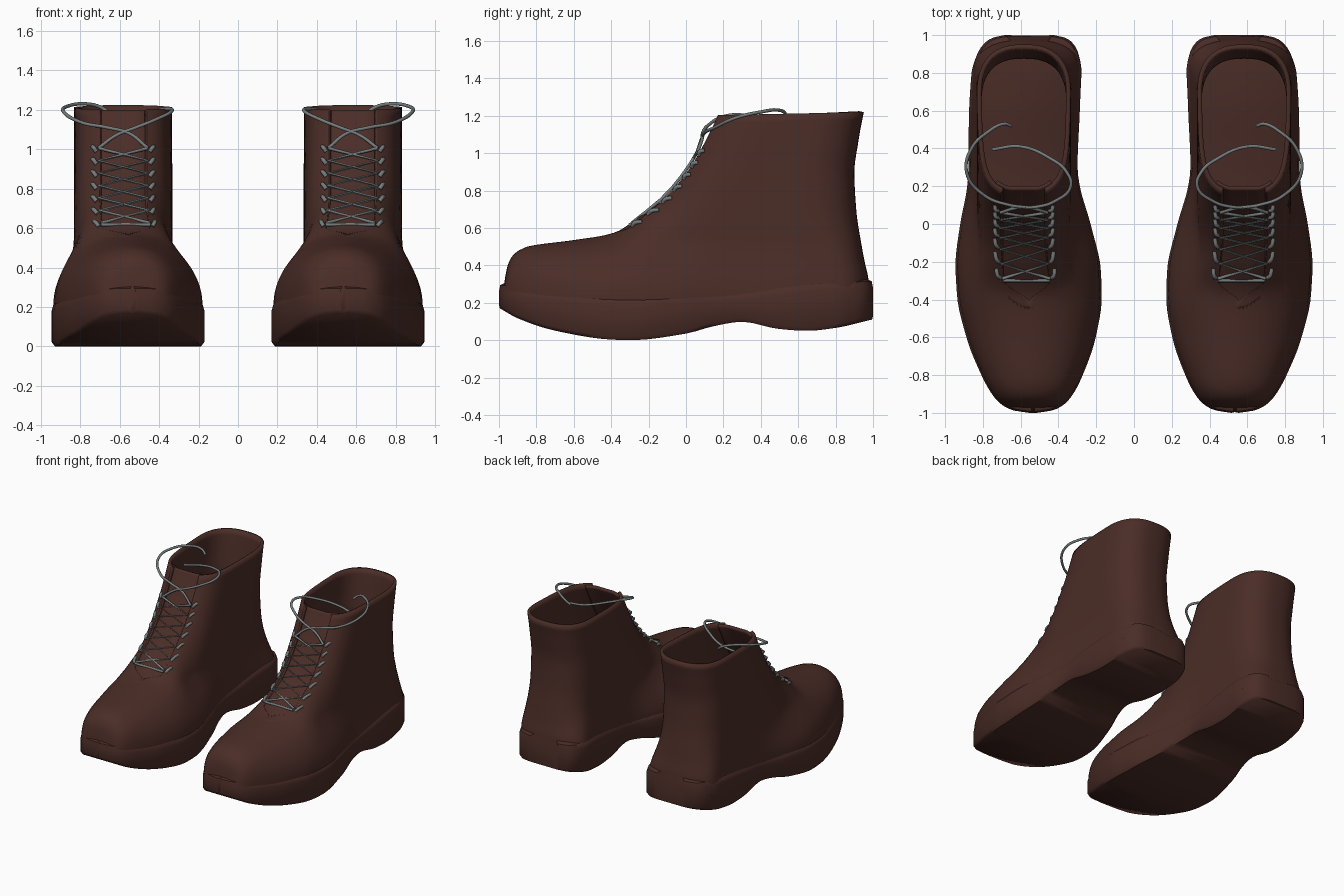
import bpy, bmesh, math
from mathutils import Vector

if "Cube" in bpy.data.objects:
    bpy.data.objects.remove(bpy.data.objects["Cube"])


def curve_fn(pts):
    """Monotone cubic interpolation through (a, b) points."""
    n = len(pts)
    d = [(pts[i + 1][1] - pts[i][1]) / (pts[i + 1][0] - pts[i][0]) for i in range(n - 1)]
    m = [d[0]] + [2 * a * b / (a + b) if a * b > 0 else 0 for a, b in zip(d, d[1:])] + [d[-1]]

    def f(x):
        x = min(max(x, pts[0][0]), pts[-1][0])
        i = 0
        while i < n - 2 and x > pts[i + 1][0]:
            i += 1
        h = pts[i + 1][0] - pts[i][0]
        t = (x - pts[i][0]) / h
        return ((2*t**3 - 3*t*t + 1) * pts[i][1] + (t**3 - 2*t*t + t) * h * m[i]
                + (3*t*t - 2*t**3) * pts[i + 1][1] + (t**3 - t*t) * h * m[i + 1])
    return f


def smooth(x, a, b):
    t = min(max((x - a) / (b - a), 0), 1)
    return t * t * (3 - 2 * t)


# Profiles along the length (y) and height (z)
half = curve_fn([(-1, .02), (-.985, .11), (-.95, .172), (-.9, .215), (-.8, .268), (-.6, .342), (-.38, .383),
                 (-.25, .385), (0, .345), (.2, .298), (.3, .288), (.6, .293), (.8, .291), (.9, .268),
                 (.95, .24), (.985, .195), (1, .13)])
mid = curve_fn([(-1, .535), (-.6, .545), (-.25, .56), (0, .575), (.3, .587), (.6, .58), (1, .555)])
sole_low = curve_fn([(-1, .17), (-.9, .115), (-.7, .05), (-.4, .003), (-.3, 0), (0, .035), (.15, .075),
                     (.3, .098), (.5, .06), (.65, .05), (.8, .065), (1, .11)])
sole_high = curve_fn([(-1, .31), (-.7, .26), (-.3, .23), (.1, .25), (.4, .28), (.7, .315), (1, .33)])
ridge = curve_fn([(-.982, .2), (-.968, .33), (-.95, .41), (-.92, .46), (-.85, .5), (-.6, .535), (-.4, .57),
                  (-.19, .73), (0, .94), (.13, 1.17), (.3, 1.6), (.5, 2.2), (1, 4)])
power = curve_fn([(-1, 3.5), (-.8, 2.8), (-.5, 2.2), (-.2, 2.8), (.1, 4.4)])
back = curve_fn([(.2, .985), (.33, .975), (.42, .955), (.5, .94), (.7, .91), (.9, .9), (1.05, .92), (1.22, .955)])


def blend(y, z):
    return smooth(z, .22, .56) * smooth(y, -.5, -.05)


def centre(y, z):
    k = blend(y, z)
    return mid(y) * (1 - k) + .583 * k


def width(y, z):
    """Half width of the upper at a given length and height."""
    k = blend(y, z)
    w0 = half(min(y, .7)) * .975
    w = w0 * (1 - k) + min(w0, .25) * k
    t = min(max((z - .2) / max(ridge(y) - .2, 1e-4), 0), 1)
    a = min(max((back(z) - y) / (.17 + .1 * smooth(z, .3, .7)), 0), 1)
    return w * math.sqrt(1 - t ** power(y)) * (1 - (1 - a) ** 2.5) ** (1 / 2.5)


def front(z, w=0):
    """Length position where the front of the upper reaches half width w."""
    lo, hi = -.982, .6
    for _ in range(40):
        m = (lo + hi) / 2
        if ridge(m) < z or (m < .3 and width(m, z) < w):
            lo = m
        else:
            hi = m
    return hi


def material(name, col):
    m = bpy.data.materials.new(name)
    m.diffuse_color = (*col, 1)
    m.use_nodes = True
    m.node_tree.nodes["Principled BSDF"].inputs["Base Color"].default_value = m.diffuse_color
    return m


leather = material("brown_leather", (.07, .026, .02))
cord = material("grey_cord", (.18, .2, .2))


def add(name, data, mat, thick=0):
    ob = bpy.data.objects.new(name, data)
    bpy.context.collection.objects.link(ob)
    data.materials.append(mat)
    if thick:
        s = ob.modifiers.new("thickness", 'SOLIDIFY')
        s.thickness = thick
    ob.modifiers.new("pair", 'MIRROR').use_mirror_merge = False
    return ob


def loft(name, rows, closed=False, caps=False, thick=0, angle=40):
    bm = bmesh.new()
    vs = [[bm.verts.new(p) for p in r] for r in rows]
    n = len(rows[0])
    for a, b in zip(vs, vs[1:]):
        for i in range(n if closed else n - 1):
            j = (i + 1) % n
            bm.faces.new((a[i], a[j], b[j], b[i]))
    if caps:
        bm.faces.new(vs[0])
        bm.faces.new(vs[-1])
    bmesh.ops.remove_doubles(bm, verts=bm.verts, dist=.0005)
    if caps:
        bmesh.ops.recalc_face_normals(bm, faces=bm.faces)
    me = bpy.data.meshes.new(name)
    bm.to_mesh(me)
    bm.free()
    ob = add(name, me, leather, thick)
    bpy.ops.object.select_all(action='DESELECT')
    ob.select_set(True)
    bpy.context.view_layer.objects.active = ob
    bpy.ops.object.shade_smooth_by_angle(angle=math.radians(angle))
    return ob


# Upper: horizontal outlines, split open at the lacing
N = 40
zs = [.2 + .02 * i for i in range(15)] + [.5 + .006 * i for i in range(17)] + [.6 + .04 * i for i in range(16)]
rows = []
for z in zs:
    gap = .12 * smooth(z, .566, .598)
    y0, y1 = front(z, gap), back(z)
    side = []
    for i in range(N + 1):
        y = y0 + (y1 - y0) * (1 - math.cos(math.pi * i / N)) / 2
        w = gap if i == 0 else width(y, z)
        side.append((centre(y, z), w, y, z + .02 * y * smooth(z, 1, 1.2)))
    rows.append([(c + w, y, h) for c, w, y, h in side]
                + [(c - w, y, h) for c, w, y, h in side[-2::-1]])
loft("boot_upper", rows, thick=.025, angle=60)

# Tongue: runs flush out of the toe cap and sinks behind the flaps higher up
rows = []
for i in range(36):
    z = .55 + .65 * i / 35
    row = []
    for u in range(-8, 9):
        dx = u * .15 / 8
        inset = .006 + .022 * smooth(z, .6, .75)
        flat = .08 * smooth(z, .57, .75)
        y = front(z, max(abs(dx), flat)) + inset
        row.append((centre(y, z) + dx, y, z))
    rows.append(row)
loft("tongue", rows, thick=.018, angle=60)

# Sole: cross-sections from toe to heel
rows = []
for i in range(61):
    y = -math.cos(math.pi * i / 60)
    h, c, lo, hi = half(y), mid(y), sole_low(y), sole_high(y)
    prof = [(h - .015, lo, .995), (h, lo + .02, 1), (h, hi - .05, 1), (h - .01, hi - .015, .993), (h - .04, hi, .96)]
    rows.append([(c + max(w, .004), y * k, z) for w, z, k in prof]
                + [(c - max(w, .004), y * k, z) for w, z, k in prof[::-1]])
loft("sole", rows, closed=True, caps=True, angle=50)


# Laces
def flap(w, z, side, out=.012):
    y = front(z, w)
    return Vector((centre(y, z) + side * w, y - out, z + out * .5))


def cords(name, paths, kind, radius=.009):
    cu = bpy.data.curves.new(name, 'CURVE')
    cu.dimensions = '3D'
    cu.bevel_depth, cu.bevel_resolution, cu.resolution_u = radius, 3, 8
    cu.use_fill_caps = True
    for pts in paths:
        sp = cu.splines.new(kind)
        if kind == 'BEZIER':
            sp.bezier_points.add(len(pts) - 1)
            for b, p in zip(sp.bezier_points, pts):
                b.co = p
                b.handle_left_type = b.handle_right_type = 'AUTO'
        else:
            sp.points.add(len(pts) - 1)
            for b, p in zip(sp.points, pts):
                b.co = (*p, 1)
    add(name, cu, cord)


eyes = [.62 + .0633 * i for i in range(7)]
zigzags = [[flap(.125, z, s * (-1) ** i) for i, z in enumerate(eyes)] for s in (1, -1)]
zigzags.append([flap(.125, .612, -1), flap(.125, .612, 1)])
cords("criss_cross_laces", zigzags, 'POLY')
stitches = [[flap(.135, z - .012, s, 0), flap(.148, z, s, .014), flap(.155, z + .014, s, 0)]
            for z in eyes for s in (1, -1)]
cords("eyelet_stitches", stitches, 'BEZIER', .011)
cords("loose_lace_ends", [
    [flap(.125, eyes[-1], -1), (.55, .085, 1.08), (.66, .1, 1.11), (.79, .15, 1.135), (.885, .27, 1.19),
     (.86, .4, 1.22), (.77, .49, 1.23), (.69, .53, 1.21), (.65, .52, 1.18)],
    [flap(.125, eyes[-1], 1), (.62, .085, 1.07), (.52, .09, 1.11), (.42, .12, 1.15), (.335, .2, 1.195),
     (.36, .28, 1.205), (.44, .345, 1.19), (.6, .41, 1.15), (.75, .395, 1.12)]], 'BEZIER')
